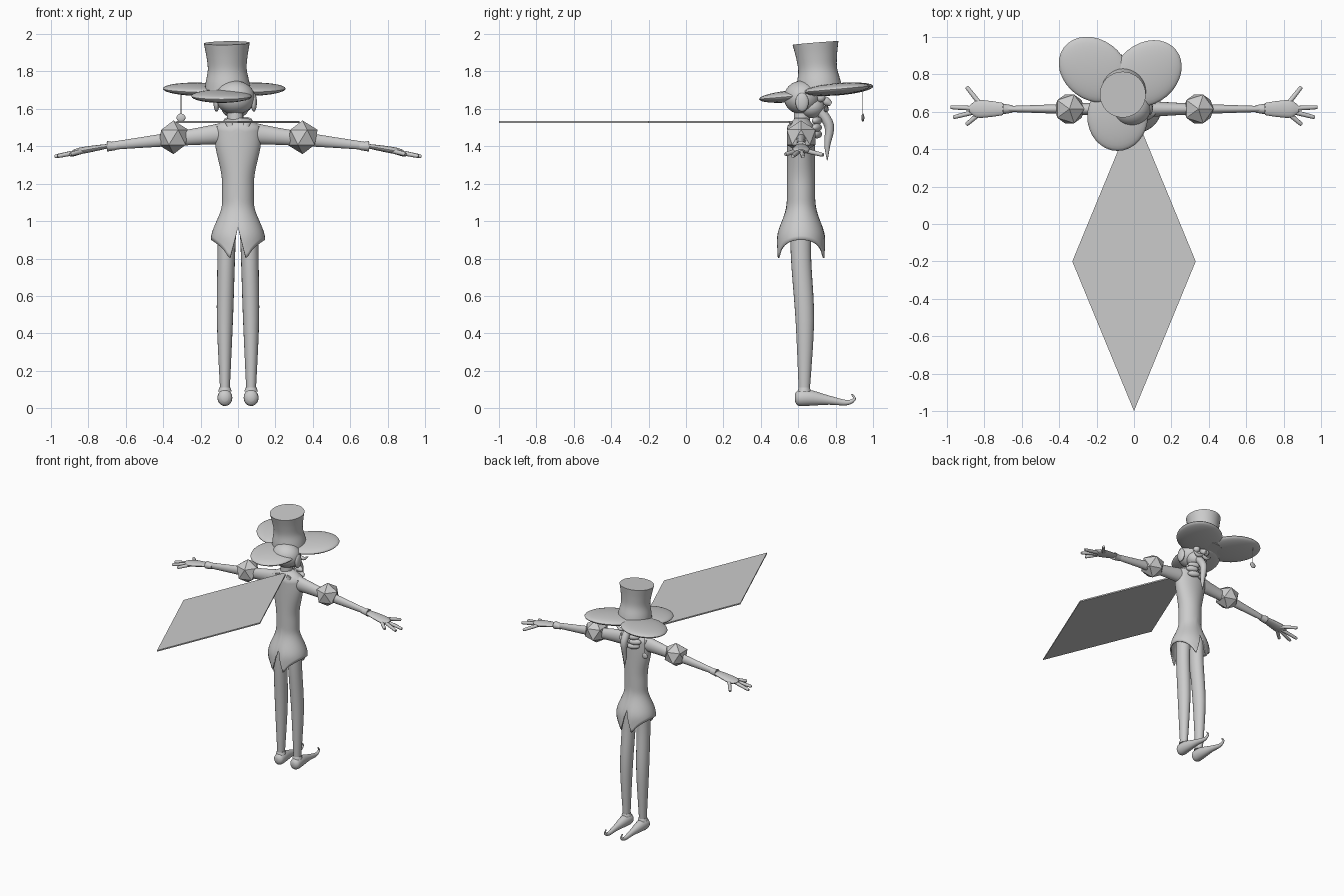
import bpy
import bmesh
import math
from mathutils import Vector, Matrix

if "Cube" in bpy.data.objects:
    bpy.data.objects.remove(bpy.data.objects["Cube"], do_unlink=True)

colour = (.6, .6, .6, 1)
grey = bpy.data.materials.new("plain grey")
grey.use_nodes = True
grey.diffuse_color = colour
grey.node_tree.nodes["Principled BSDF"].inputs["Base Color"].default_value = colour

RIGHTWARD, BACKWARD, UPWARD = Vector((1, 0, 0)), Vector((0, 1, 0)), Vector((0, 0, 1))
SIDES = {"left": 1, "right": -1}


def finish(name, bm, smooth=True):
    bmesh.ops.recalc_face_normals(bm, faces=bm.faces)
    mesh = bpy.data.meshes.new(name)
    bm.to_mesh(mesh)
    bm.free()
    mesh.materials.append(grey)
    if smooth:
        mesh.shade_smooth()
        mesh.set_sharp_from_angle(angle=math.radians(45))
    obj = bpy.data.objects.new(name, mesh)
    bpy.context.collection.objects.link(obj)
    return obj


def spline(keys, steps):
    """Smooth samples through a list of vectors or numbers."""
    samples = []
    padded = [keys[0], *keys, keys[-1]]
    for before, start, end, after in zip(padded, keys, keys[1:], padded[3:]):
        enter, leave = (end - before) / 2, (after - start) / 2
        for step in range(steps):
            t = step / steps
            bend = (start - end) * (1 - 2 * t) + enter * (1 - t) - leave * t
            samples.append(start + (end - start) * t + bend * t * (1 - t))
    return samples + [keys[-1]]


def stitch(bm, rows):
    for low, high in zip(rows, rows[1:]):
        for i in range(len(low)):
            bm.faces.new((low[i - 1], low[i], high[i], high[i - 1]))


def sweep(name, points, radii, width=1, across=BACKWARD, sides=20, steps=5, mirror=1):
    """Tapered tube along a path; width scales it in the across direction."""
    path = spline([Vector((x * mirror, y, z)) for x, y, z in points], steps)
    sizes = spline(radii, steps)
    bm = bmesh.new()
    rows = []
    for i, (centre, size) in enumerate(zip(path, sizes)):
        ahead = path[min(i + 1, len(path) - 1)] - path[max(i - 1, 0)]
        up = ahead.cross(across).normalized()
        out = up.cross(ahead).normalized() * width
        angles = [math.tau * k / sides for k in range(sides)]
        rows.append([bm.verts.new(centre + (up * math.cos(a) + out * math.sin(a)) * size)
                     for a in angles])
    stitch(bm, rows)
    bm.faces.new(rows[0])
    bm.faces.new(rows[-1])
    return finish(name, bm)


def ball(name, centre, size, spin=0, tilt=0):
    bm = bmesh.new()
    placement = (Matrix.Translation(centre) @ Matrix.Rotation(tilt, 4, 'X')
                 @ Matrix.Rotation(spin, 4, 'Z') @ Matrix.Diagonal((*size, 1)))
    bmesh.ops.create_uvsphere(bm, u_segments=32, v_segments=16, radius=1, matrix=placement)
    return finish(name, bm)


def ease(t):
    t = min(max(t, 0), 1)
    return t * t * (3 - 2 * t)


# Coat: waisted body whose hem splits into pointed tails
def coat_point(angle, z):
    flare = ease((1.1 - z) / .2)
    chest = ease((z - 1.2) / .25)
    neck = 1 - ease((z - 1.5) / .06) * .6
    return Vector((math.cos(angle) * (.085 + .06 * flare + .04 * chest) * neck,
                   math.sin(angle) * (.075 + .055 * flare) * neck + BODY, z))


def hem(angle):
    sideways = abs(math.cos(angle))
    tail = .33
    if sideways < tail:
        return .97 - .19 * sideways / tail
    return .78 + .12 * math.sqrt((sideways - tail) / (1 - tail))


BODY = .615
COLLAR = 1.55
bm = bmesh.new()
rows = []
for row in range(31):
    rise = row / 30
    ring = []
    for k in range(64):
        angle = math.tau * k / 64
        ring.append(bm.verts.new(coat_point(angle, hem(angle) * (1 - rise) + COLLAR * rise)))
    rows.append(ring)
stitch(bm, rows)
bm.faces.new(rows[-1])
coat = finish("coat", bm)
coat.modifiers.new("cloth", 'SOLIDIFY').thickness = .008

# Limb landmarks on the left side
hip = Vector((.058, BODY, 1))
thigh = Vector((.063, BODY, .8))
knee = Vector((.07, .635, .47))
ankle = Vector((.07, .632, .1))
toe = Vector((.07, .9, .03))
shoulder = Vector((.06, BODY, 1.47))
wrist = Vector((.7, BODY, 1.4))
knuckles = Vector((.84, BODY, 1.377))
elbow = shoulder.lerp(wrist, .6)
fingers = {"thumb": (.9, .12), "index_finger": (.05, .16),
           "middle_finger": (-.25, .15), "little_finger": (-.7, .1)}

for side, sign in SIDES.items():
    sweep(side + "_leg", [hip, thigh, knee, ankle], [.05, .047, .043, .026],
          width=1.15, mirror=sign)
    sweep(side + "_ankle_cuff", [ankle + UPWARD * .01, ankle - UPWARD * .01],
          [.03, .036], mirror=sign)

    # Shoe with a curled toe
    heel = ankle - UPWARD * .045
    sweep(side + "_shoe",
          [heel - BACKWARD * .05, heel - BACKWARD * .03, heel + BACKWARD * .03,
           heel.lerp(toe, .5), toe - BACKWARD * .04, toe + UPWARD * .02,
           toe + UPWARD * .045 - BACKWARD * .015],
          [.02, .042, .042, .024, .014, .008, .004], across=RIGHTWARD, width=.9, mirror=sign)

    # Sleeve and wrist cuff
    sweep(side + "_sleeve", [shoulder, shoulder.lerp(wrist, .25), elbow, wrist],
          [.06, .045, .032, .02], width=.75, mirror=sign)
    sweep(side + "_wrist_cuff", [wrist - RIGHTWARD * .05, wrist], [.02, .028], mirror=sign)

    # Hand with spread fingers
    sweep(side + "_palm", [wrist, wrist.lerp(knuckles, .5), knuckles, knuckles + RIGHTWARD * .04],
          [.012, .016, .017, .006], width=2.7, mirror=sign)
    for finger, (angle, length) in fingers.items():
        reach = Vector((math.cos(angle), math.sin(angle), -.2)) * length
        root = knuckles - RIGHTWARD * .02 + BACKWARD * math.sin(angle) * .03
        sweep(f"{side}_{finger}", [root, root + reach * .9, root + reach],
              [.013, .011, .005], sides=12, mirror=sign)

    # Faceted shoulder ornament
    bm = bmesh.new()
    gem_centre = Vector((.345 * sign, BODY, 1.448))
    bmesh.ops.create_icosphere(bm, subdivisions=1, radius=.09,
                               matrix=Matrix.Translation(gem_centre))
    finish(side + "_shoulder_gem", bm, smooth=False)

# Cape: thin diamond sheet
bm = bmesh.new()
cape_middle = Vector((0, -.2, 1.53))
half_width, half_length = RIGHTWARD * .33, BACKWARD * .8
bm.faces.new([bm.verts.new(cape_middle + arm)
              for arm in (half_length, -half_width, -half_length, half_width)])
cape = finish("cape", bm, smooth=False)
sheet = cape.modifiers.new("sheet", 'SOLIDIFY')
sheet.thickness = .01
sheet.offset = 0

# Head and face
head = Vector((-.015, .62, 1.66))
face = head + BACKWARD * .1
chin = Vector((0, .715, 1.59))
throat = Vector((0, .7, 1.5))
sweep("neck", [head - UPWARD * .16, head], [.045, .04])
ball("head", head, (.105, .097, .09))
ball("jaw", head + Vector((0, .05, -.05)), (.075, .07, .06))
sweep("nose", [face, face + Vector((0, .03, -.02)), face + Vector((0, .055, -.035))],
      [.015, .022, .012], across=RIGHTWARD, width=.8, sides=12)
beard_tip = Vector((0, .755, 1.325))
sweep("beard", [chin, chin + Vector((0, .05, -.08)), beard_tip + UPWARD * .08, beard_tip],
      [.028, .026, .016, .002], across=RIGHTWARD, sides=12)

for side, sign in SIDES.items():
    outward = RIGHTWARD * sign
    ball(side + "_eye", face + outward * .04, [.025] * 3)
    ball(side + "_ear", head + outward * .1 - UPWARD * .025, (.016, .035, .05))
    lip = chin + Vector((0, .035, .02))
    sweep(side + "_moustache",
          [lip, lip + RIGHTWARD * .04 - UPWARD * .015, lip + RIGHTWARD * .08 + UPWARD * .01],
          [.01, .013, .003], sides=12, mirror=sign)

    # Ruffled collar leaves around the throat
    for number in range(3):
        turn = number * .8 - .8
        leaf = throat + outward * .05 * math.cos(turn) + UPWARD * .05 * math.sin(turn)
        ball(f"{side}_collar_leaf_{number}", leaf, (.045, .022, .022), spin=-.4 * sign)

    # Lapel ends on the back
    lapel_top, lapel_tip = Vector((.05, .56, 1.53)), Vector((.01, .543, 1.41))
    sweep(side + "_lapel", [lapel_top, lapel_top.lerp(lapel_tip, .5), lapel_tip],
          [.018, .015, .003], width=.5, sides=12, mirror=sign)

# Hat: waisted crown over a three-lobed brim
hat_base, hat_top = Vector((-.055, .715, 1.67)), Vector((-.06, .692, 1.952))
sweep("hat_crown", [hat_base.lerp(hat_top, part / 4) for part in range(5)],
      [.125, .117, .104, .11, .123], sides=40)
lobes = {"left": ((.07, .805, 1.705), .2, .7),
         "right": ((-.215, .825, 1.705), .2, 2.5),
         "rear": ((-.088, .575, 1.668), .185, math.pi / 2)}
for place, (centre, reach, spin) in lobes.items():
    ball(place + "_brim_lobe", centre, (reach, .162, .032), spin, tilt=.09)

# Pendant hanging from the brim
charm = Vector((-.305, .945, 1.553))
sweep("pendant_string", [charm + UPWARD * .15, charm], [.002, .002], sides=6, steps=1)
ball("pendant_charm", charm, (.024, .008, .022))
